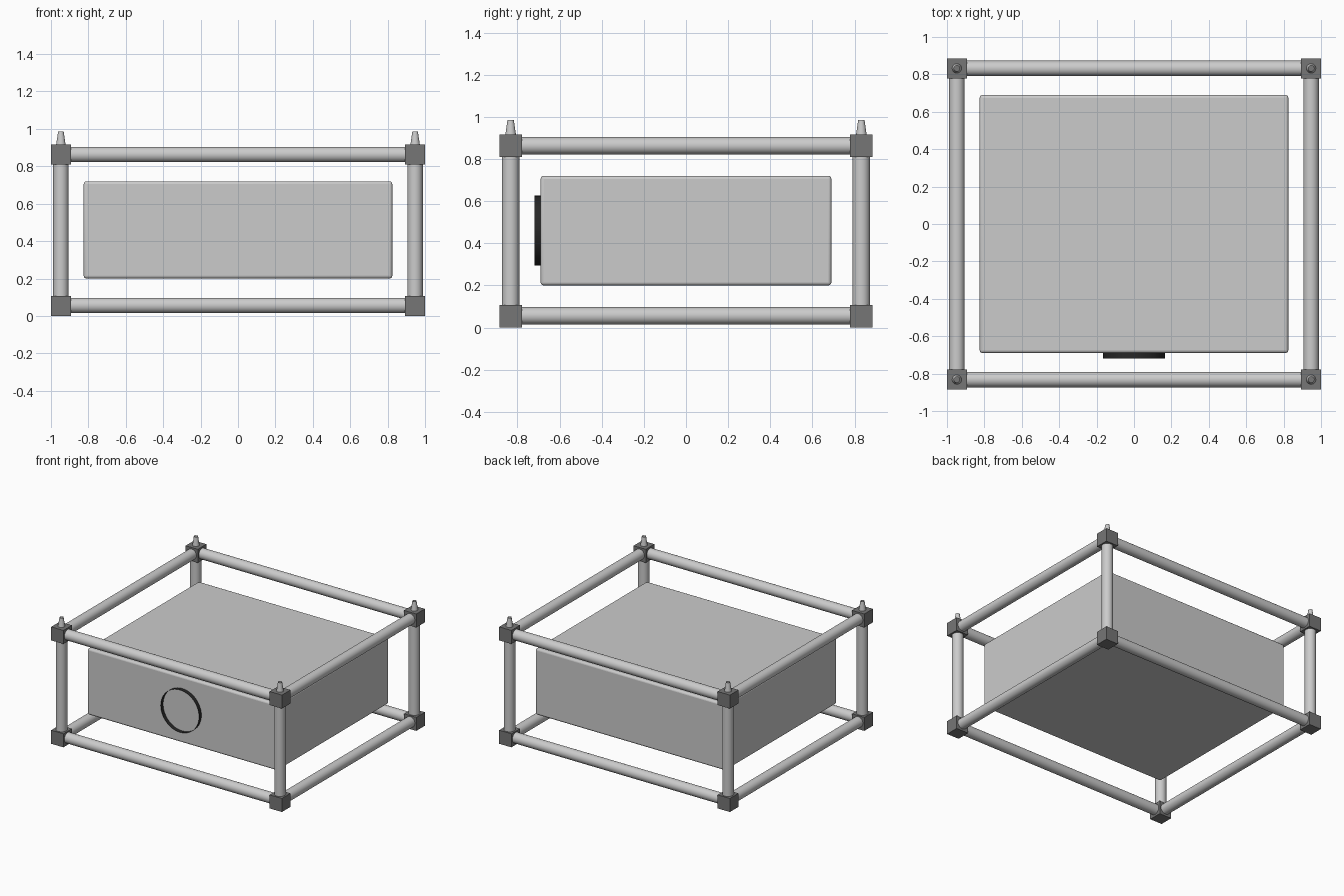
import bpy, math
from mathutils import Vector

if "Cube" in bpy.data.objects:
    bpy.data.objects.remove(bpy.data.objects["Cube"])

X, Y, ZB, ZT = 0.947, 0.832, 0.053, 0.863   # corner centres
CUBE, R = 0.106, 0.041


def material(name, v):
    m = bpy.data.materials.new(name)
    m.diffuse_color = (v, v, v, 1)
    m.use_nodes = True
    m.node_tree.nodes["Principled BSDF"].inputs["Base Color"].default_value = m.diffuse_color
    return m


dark = material("dark_grey", 0.18)
black = material("black", 0.02)


def box(name, loc, size, mat=None, bevel=0):
    bpy.ops.mesh.primitive_cube_add(size=1, location=loc)
    o = bpy.context.object
    o.name = name
    o.scale = size
    bpy.ops.object.transform_apply(location=False, rotation=False, scale=True)
    if bevel:
        b = o.modifiers.new("bevel", 'BEVEL')
        b.width, b.segments = bevel, 3
        bpy.ops.object.shade_smooth_by_angle(angle=math.radians(35))
    if mat:
        o.data.materials.append(mat)
    return o


def tube(name, a, b, r1, r2=None, mat=None, sides=32):
    # open-ended round bar between two points
    a, b = Vector(a), Vector(b)
    d = b - a
    bpy.ops.mesh.primitive_cone_add(vertices=sides, radius1=r1, radius2=r1 if r2 is None else r2,
                                    depth=d.length, end_fill_type='NOTHING', location=(a + b) / 2,
                                    rotation=d.to_track_quat('Z', 'Y').to_euler())
    o = bpy.context.object
    o.name = name
    bpy.ops.object.shade_smooth_by_angle(angle=math.radians(35))
    if mat:
        o.data.materials.append(mat)
    return o


# main housing and round port ring on the front
box("housing", (0, 0, 0.46), (1.65, 1.38, 0.52), bevel=0.015)
tube("port_ring", (0, -0.66, 0.46), (0, -0.72, 0.46), 0.166, mat=black, sides=48)

# horizontal rails
for lvl, z in (("lower", ZB + 0.003), ("upper", ZT)):
    for s in (-1, 1):
        tube(f"{lvl}_cross_rail", (-X, s * Y, z), (X, s * Y, z), R)
        tube(f"{lvl}_side_rail", (s * X, -Y, z), (s * X, Y, z), R)

# posts, corner blocks and stacking pins
for sx in (-1, 1):
    for sy in (-1, 1):
        x, y = sx * X, sy * Y
        tube("post", (x, y, ZB), (x, y, ZT), R)
        box("lower_corner_block", (x, y, ZB), (CUBE,) * 3, dark)
        box("upper_corner_block", (x, y, ZT), (CUBE,) * 3, dark)
        tube("stacking_pin", (x, y, ZT + 0.04), (x, y, 0.985), 0.027, 0.015)
